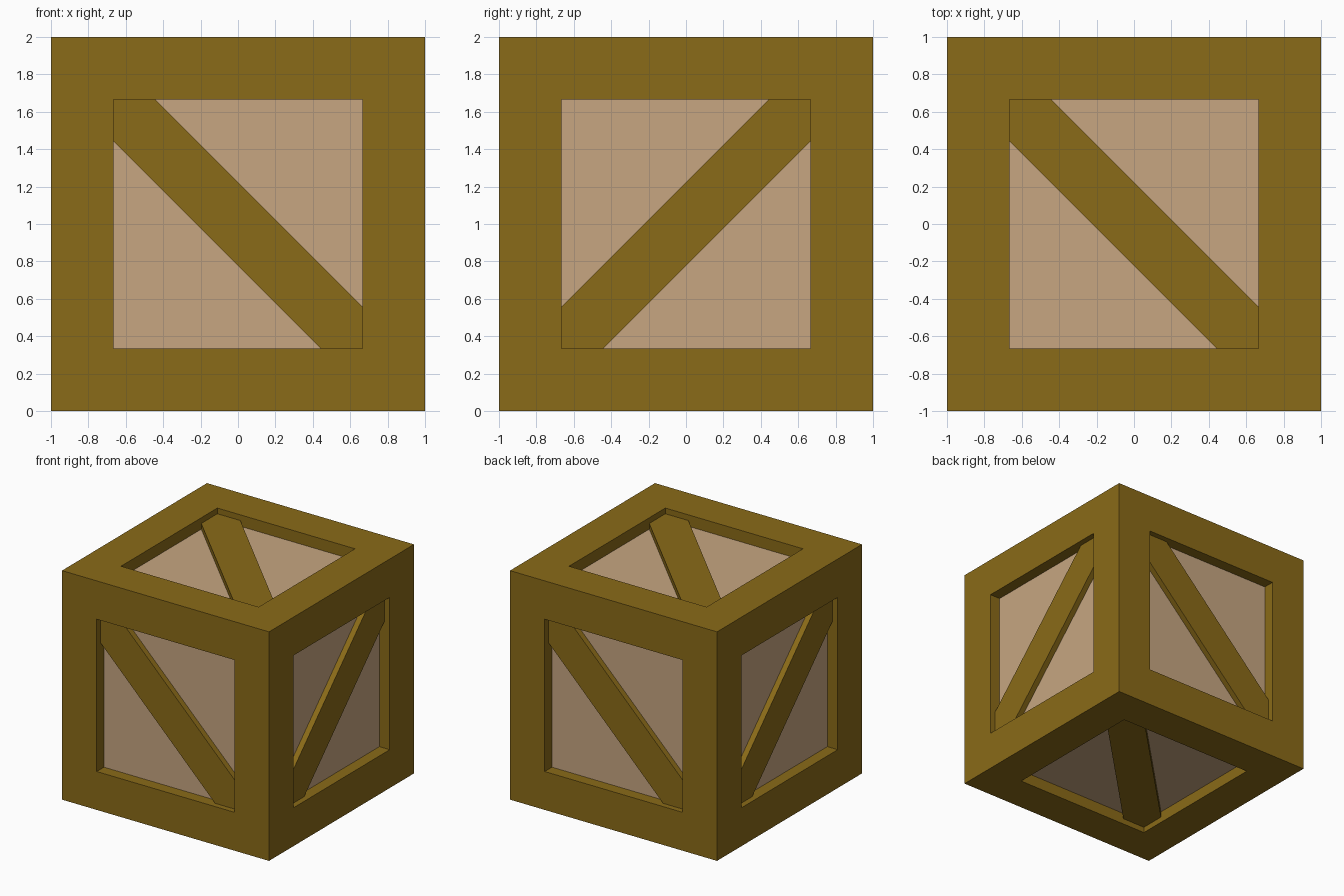
import bpy, bmesh
from mathutils import Vector

if "Cube" in bpy.data.objects:
    bpy.data.objects.remove(bpy.data.objects["Cube"])

BORDER, RECESS, BRACE_TOP = 0.335, 0.1, 0.95
INNER, CUT = 1 - BORDER, 0.443
CENTRE = Vector((0, 0, 1))


def material(name, rgb):
    m = bpy.data.materials.new(name)
    m.diffuse_color = (*rgb, 1)
    m.use_nodes = True
    m.node_tree.nodes["Principled BSDF"].inputs["Base Color"].default_value = m.diffuse_color
    return m


def add_object(name, bm, mats):
    mesh = bpy.data.meshes.new(name)
    bm.to_mesh(mesh)
    bm.free()
    for m in mats:
        mesh.materials.append(m)
    ob = bpy.data.objects.new(name, mesh)
    bpy.context.collection.objects.link(ob)
    return ob


frame_wood = material("frame_wood", (0.255, 0.145, 0.009))
panel_wood = material("panel_wood", (0.57, 0.38, 0.22))

# Crate body: cube with a recessed panel in every face
bm = bmesh.new()
bmesh.ops.create_cube(bm, size=2)
bm.normal_update()
panels = list(bm.faces)
bmesh.ops.inset_individual(bm, faces=panels, thickness=BORDER, use_even_offset=True)
bmesh.ops.inset_individual(bm, faces=panels, thickness=0)
for f in panels:
    c = f.calc_center_median()
    bmesh.ops.translate(bm, verts=f.verts, vec=-c.normalized() * RECESS)
    f.material_index = 1
bmesh.ops.translate(bm, verts=bm.verts, vec=CENTRE)
bm.normal_update()
add_object("crate_body", bm, [frame_wood, panel_wood])

# Diagonal brace outline, top left to bottom right, with squared-off corners
PROFILE = [(-INNER, INNER), (-INNER, CUT), (CUT, -INNER),
           (INNER, -INNER), (INNER, -CUT), (-CUT, INNER)]


def add_brace(name, u, v, flip):
    u, v = Vector(u), Vector(v)
    n = u.cross(v)
    bm = bmesh.new()
    base = bm.faces.new([bm.verts.new(CENTRE + u * a * flip + v * b + n * (1 - RECESS))
                         for a, b in PROFILE])
    top = bmesh.ops.extrude_face_region(bm, geom=[base], use_keep_orig=True)["geom"]
    bmesh.ops.translate(bm, vec=n * (BRACE_TOP - 1 + RECESS),
                        verts=[g for g in top if isinstance(g, bmesh.types.BMVert)])
    bmesh.ops.recalc_face_normals(bm, faces=bm.faces)
    add_object(name, bm, [frame_wood])


# One brace per side: right axis, up axis, flip
for name, u, v, flip in [
        ("front_brace", (1, 0, 0), (0, 0, 1), 1),
        ("back_brace", (-1, 0, 0), (0, 0, 1), 1),
        ("right_brace", (0, 1, 0), (0, 0, 1), -1),
        ("left_brace", (0, -1, 0), (0, 0, 1), -1),
        ("top_brace", (1, 0, 0), (0, 1, 0), 1),
        ("bottom_brace", (1, 0, 0), (0, -1, 0), 1)]:
    add_brace(name, u, v, flip)
